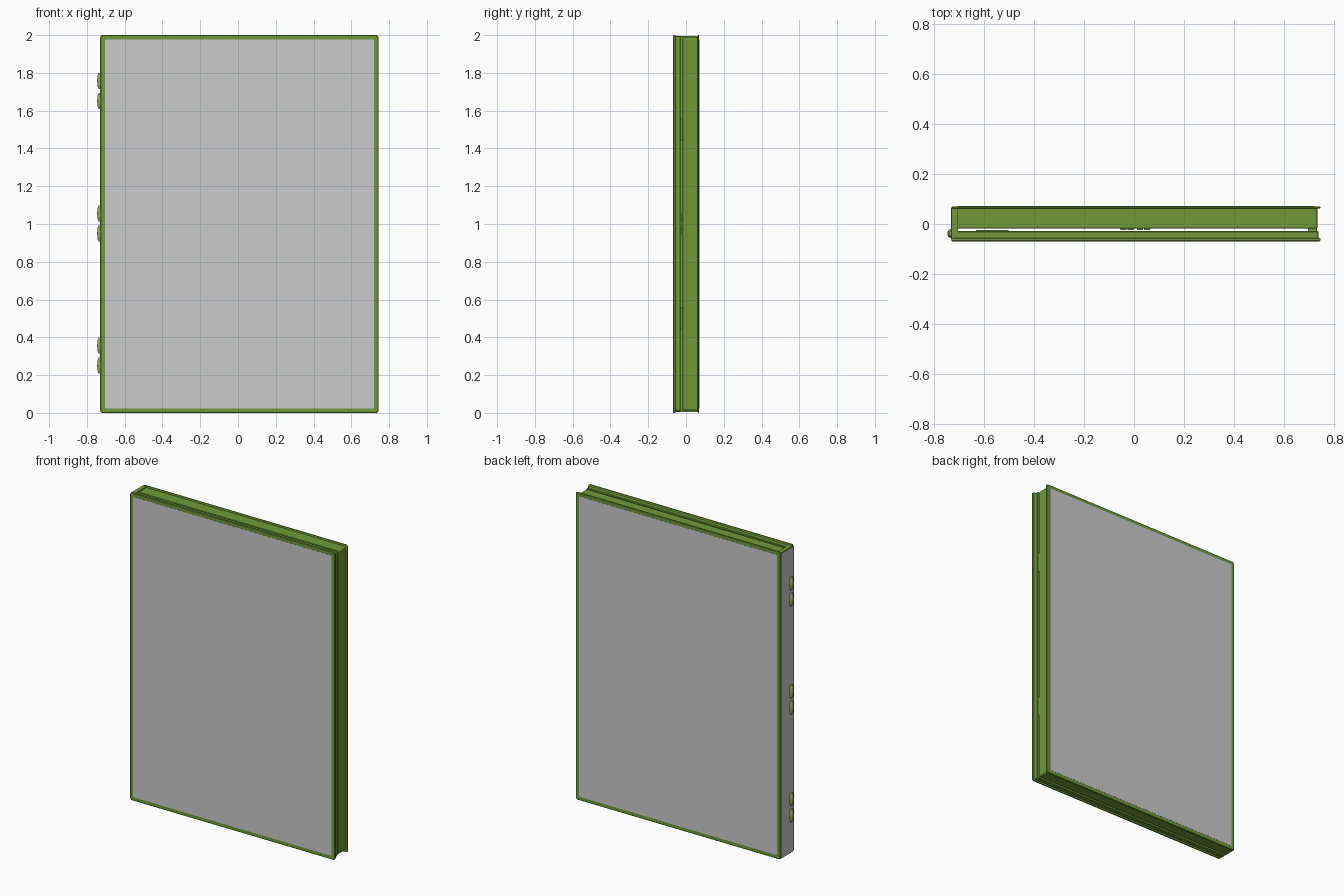
import bpy, bmesh, math

if "Cube" in bpy.data.objects:
    bpy.data.objects.remove(bpy.data.objects["Cube"])

def material(name, rgb):
    m = bpy.data.materials.new(name)
    m.diffuse_color = (*rgb, 1)
    m.use_nodes = True
    m.node_tree.nodes["Principled BSDF"].inputs["Base Color"].default_value = m.diffuse_color
    return m

GREEN = material("green_plastic", (0.16, 0.33, 0.04))
OLIVE = material("hinge_plastic", (0.33, 0.40, 0.13))

X0, X1, Z0, Z1 = -0.729, 0.744, 0.0, 2.0   # outer outline of the case

def finish(name, bm, mat=None):
    bmesh.ops.recalc_face_normals(bm, faces=bm.faces[:])
    me = bpy.data.meshes.new(name)
    bm.to_mesh(me)
    bm.free()
    ob = bpy.data.objects.new(name, me)
    bpy.context.collection.objects.link(ob)
    if mat:
        me.materials.append(mat)
    return ob

def outline(inset, y, r=0.012):
    """Rounded rectangle in the xz plane, pulled in by inset."""
    a, b, c, d = X0 + inset, X1 - inset, Z0 + inset, Z1 - inset
    pts = []
    for i, (cx, cz) in enumerate([(b - r, d - r), (a + r, d - r), (a + r, c + r), (b - r, c + r)]):
        for k in range(4):
            t = math.radians(90 * i + 30 * k)
            pts.append((cx + r * math.cos(t), y, cz + r * math.sin(t)))
    return pts

def shell(name, profile):
    """Loft outlines (inset, y) from the outer face round to the inner face."""
    bm = bmesh.new()
    rings = [[bm.verts.new(p) for p in outline(*pr)] for pr in profile]
    n = len(rings[0])
    for r, s in zip(rings, rings[1:]):
        for i in range(n):
            bm.faces.new((r[i], r[(i + 1) % n], s[(i + 1) % n], s[i]))
    bm.faces.new(rings[0])
    bm.faces.new(rings[-1])
    return finish(name, bm, GREEN)

def box(name, lo, hi, mat=None):
    bm = bmesh.new()
    bmesh.ops.create_cube(bm, size=1)
    for v in bm.verts:
        v.co = [(l + h) / 2 + c * (h - l) for l, h, c in zip(lo, hi, v.co)]
    return finish(name, bm, mat)

# back tray and front lid: hollow shells with a thin outer flange
shell("back_tray", [(0.003, 0.070), (0, 0.067), (0, 0.063), (0.012, 0.062), (0.012, -0.016),
                    (0.014, -0.018), (0.030, -0.018), (0.030, 0.050)])
shell("front_lid", [(0.003, -0.069), (0, -0.066), (0, -0.058), (0.008, -0.055), (0.008, -0.031),
                    (0.011, -0.028), (0.030, -0.028), (0.030, -0.055)])

# spine joining both halves
box("spine", (X0, -0.060, 0.006), (-0.702, 0.067, 1.994), GREEN)

# paper sleeve: front, back and spine panels
box("front_sleeve", (-0.705, -0.070, 0.024), (0.720, -0.067, 1.977))
box("back_sleeve", (-0.705, 0.068, 0.024), (0.720, 0.071, 1.977))
box("spine_sleeve", (X0 - 0.002, -0.062, 0.012), (X0 + 0.002, 0.064, 1.988))

# three pairs of rounded hinge knuckles
for i, z in enumerate((0.303, 1.003, 1.705)):
    for s in (-1, 1):
        bm = bmesh.new()
        rings = []
        for h, r in ((-0.042, 0.011), (-0.028, 0.0165), (0, 0.018), (0.028, 0.0165), (0.042, 0.011)):
            rings.append([bm.verts.new((-0.7275 + r * math.cos(k * math.pi / 8),
                                        -0.038 + r * math.sin(k * math.pi / 8),
                                        z + s * 0.053 + h)) for k in range(16)])
        for r, t in zip(rings, rings[1:]):
            for k in range(16):
                bm.faces.new((r[k], r[(k + 1) % 16], t[(k + 1) % 16], t[k]))
        bm.faces.new(rings[0])
        bm.faces.new(rings[-1])
        ob = finish(f"hinge_{i}_{'upper' if s > 0 else 'lower'}", bm, OLIVE)
        for p in ob.data.polygons:
            p.use_smooth = len(p.vertices) == 4

# disc hub teeth inside the tray
for k in range(8):
    t = k * math.pi / 4 + math.pi / 8
    x, z = 0.005 + 0.05 * math.cos(t), 1.0 + 0.05 * math.sin(t)
    box(f"hub_tooth_{k}", (x - 0.012, -0.024, z - 0.012), (x + 0.012, 0.052, z + 0.012), GREEN)

# booklet clips and latches bridging the gap
for i, z in enumerate((0.5, 1.5)):
    box(f"booklet_clip_{i}", (-0.63, -0.058, z - 0.05), (-0.50, -0.023, z + 0.05), GREEN)
    box(f"latch_{i}", (0.695, -0.050, z - 0.06), (0.730, 0.0, z + 0.06), GREEN)
